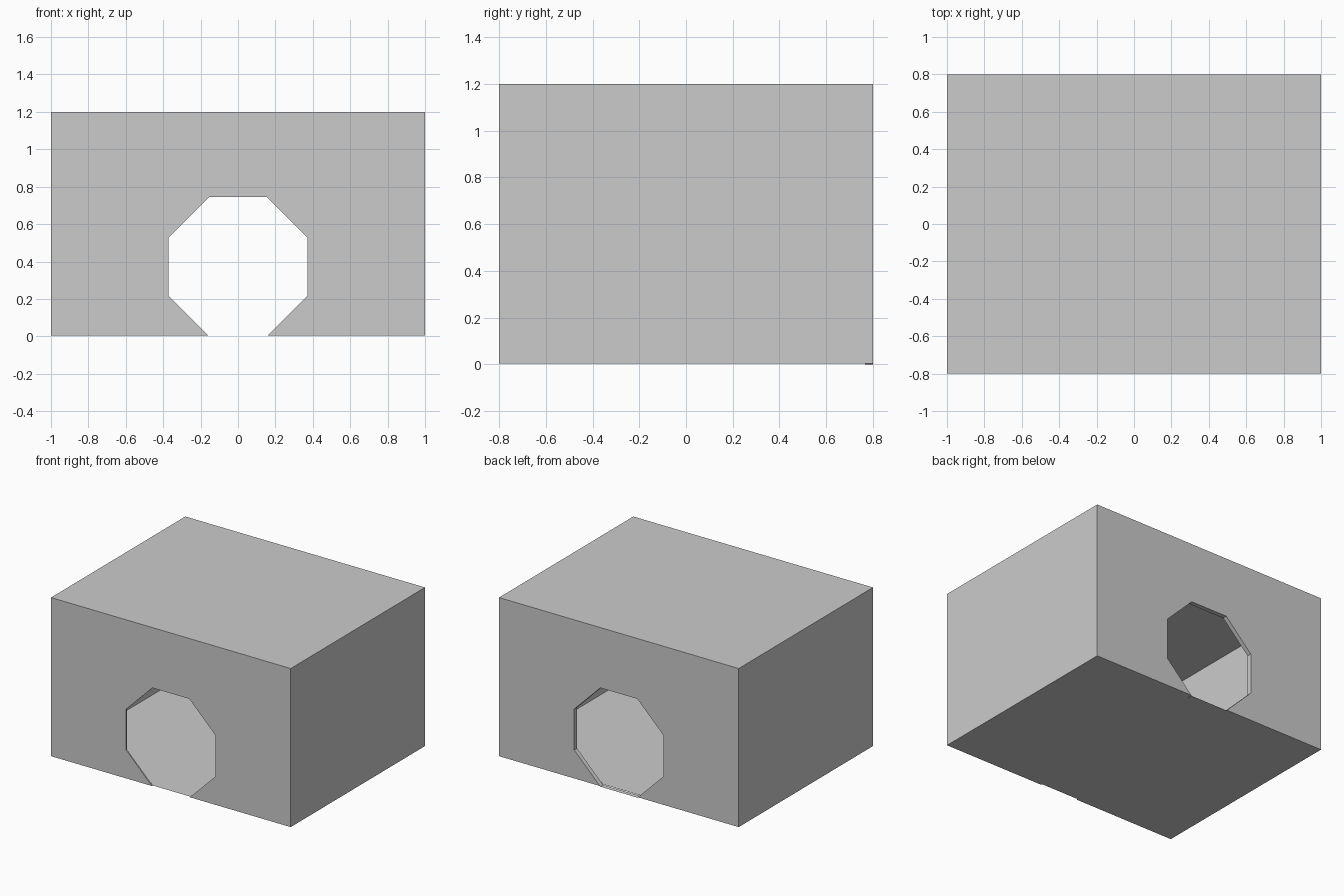
import bpy, bmesh, math

if "Cube" in bpy.data.objects:
    bpy.data.objects.remove(bpy.data.objects["Cube"])

W, D, H = 1.0, 0.8, 1.2      # half width, half depth, height
ZB = 0.004                   # floor level, just above the octagon's lowest edge
A = 0.3725                   # octagon apothem (its centre is at z = A)
LIP = {-1: 0.01, 1: 0.034}   # depth of the rim at the front and the back

# Octagon corners (x, z), from bottom left over the top to bottom right
R = A / math.cos(math.pi / 8)
octagon = [(R * math.sin(t), A + R * math.cos(t))
           for t in (math.radians(202.5 + 45 * i) for i in range(8))]
# Same outline with its open ends trimmed to floor level
xb = -octagon[0][0] + ZB
arch = [(-xb, ZB)] + octagon[1:7] + [(xb, ZB)]


def make_object(name, faces, flip_last=()):
    bm = bmesh.new()
    for f in faces:
        bm.faces.new([bm.verts.new(p) for p in f])
    bmesh.ops.remove_doubles(bm, verts=bm.verts, dist=1e-5)
    mesh = bpy.data.meshes.new(name)
    bm.to_mesh(mesh)
    bm.free()
    ob = bpy.data.objects.new(name, mesh)
    bpy.context.collection.objects.link(ob)
    return ob


# Thin hollow shell: roof, side walls, floor notched at both openings
faces = [[(-W, -D, H), (W, -D, H), (W, D, H), (-W, D, H)]]
faces.append([(W, -D, ZB), (W, D, ZB), (W, D, H), (W, -D, H)])
faces.append([(-W, D, ZB), (-W, -D, ZB), (-W, -D, H), (-W, D, H)])
yf, yb = -D + LIP[-1], D - LIP[1]
faces.append([(-W, -D, ZB), (-W, D, ZB),
              (-xb, D, ZB), (-xb, yb, ZB), (xb, yb, ZB), (xb, D, ZB),
              (W, D, ZB), (W, -D, ZB),
              (xb, -D, ZB), (xb, yf, ZB), (-xb, yf, ZB), (-xb, -D, ZB)])

# Front and back walls with the octagonal openings
for s in (-1, 1):
    wall = [(-W, ZB)] + arch + [(W, ZB), (W, H), (-W, H)]
    wall = [(x, s * D, z) for x, z in wall]
    faces.append(wall if s < 0 else wall[::-1])
make_object("box_shell", faces)

# Rims running inward from each opening; the back one closes at the bottom
for s, name, pts in ((-1, "front_opening_rim", arch),
                     (1, "back_opening_rim", octagon + octagon[:1])):
    y0, y1 = sorted((s * D, s * (D - LIP[s])))
    rim = [[(a[0], y0, a[1]), (b[0], y0, b[1]), (b[0], y1, b[1]), (a[0], y1, a[1])]
           for a, b in zip(pts, pts[1:])]
    make_object(name, [f[::-1] for f in rim])
